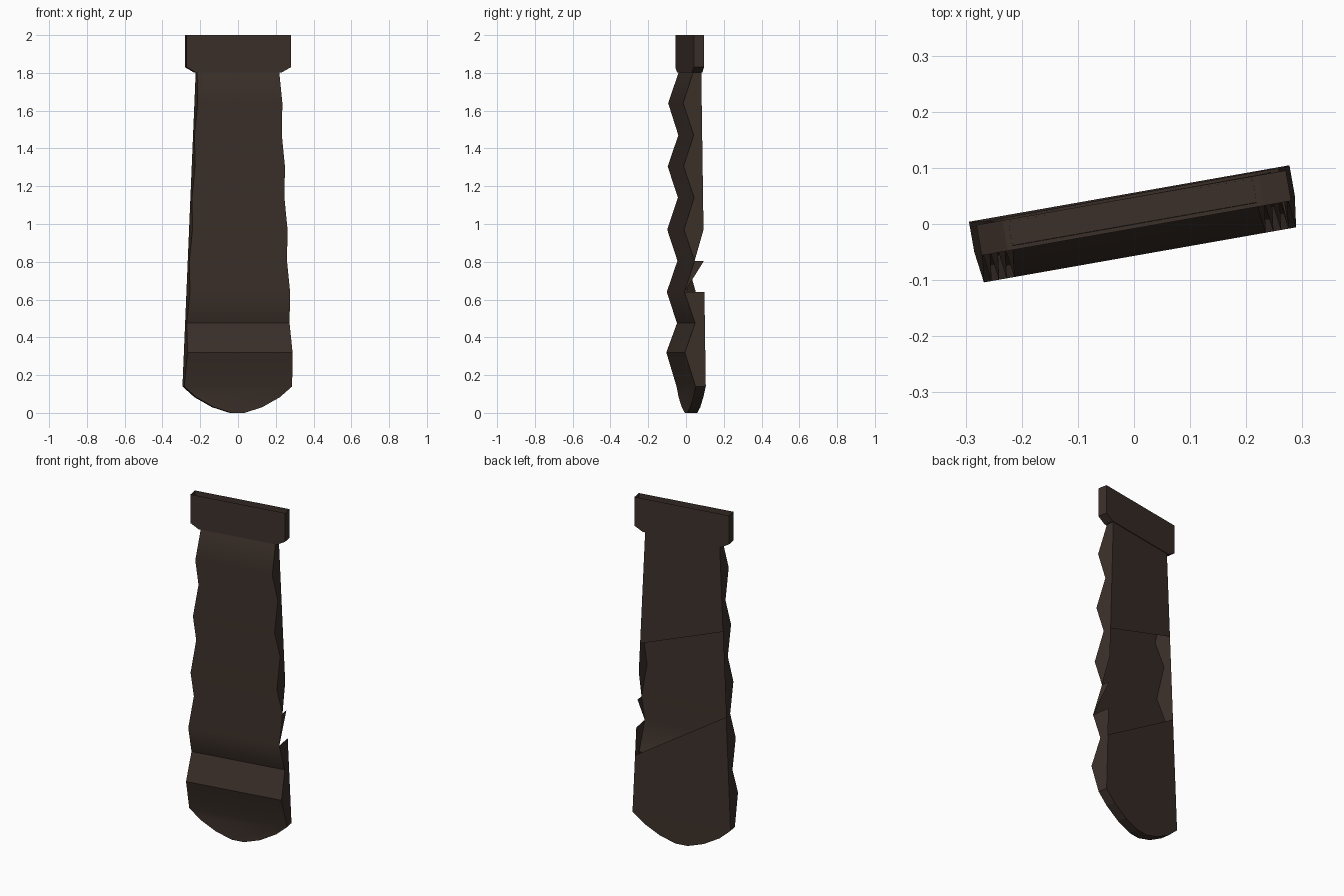
import bpy, bmesh, math
from mathutils import Matrix

if "Cube" in bpy.data.objects:
    bpy.data.objects.remove(bpy.data.objects["Cube"])

ROT = Matrix.Rotation(math.radians(10), 4, 'Z')

mat = bpy.data.materials.new("dark brown")
mat.diffuse_color = (0.045, 0.030, 0.023, 1)
mat.use_nodes = True
mat.node_tree.nodes["Principled BSDF"].inputs["Base Color"].default_value = mat.diffuse_color


def finish(name, bm):
    """Turn the part, give it its colour and add it to the scene."""
    bm.transform(ROT)
    me = bpy.data.meshes.new(name)
    bm.to_mesh(me)
    bm.free()
    me.materials.append(mat)
    ob = bpy.data.objects.new(name, me)
    bpy.context.collection.objects.link(ob)


def side(s, z):
    """Left or right edge of the tapering grip."""
    return 0.001 + s * (0.221 + 0.069 * (1.8 - z) / 1.66)


def rear(z):
    """Depth of the flat back, slightly thicker towards the bottom."""
    return 0.043 + 0.012 * (1.8 - z) / 1.66


# ---- grip: ridged front, flat back, rounded bottom
bm = bmesh.new()
zs = [1.805, 1.64, 1.47, 1.305, 1.14, 0.97, 0.805, 0.64, 0.475, 0.32, 0.14]
front, back = {}, {}
for i, z in enumerate(zs):
    for s in (-1, 1):
        front[s, i] = bm.verts.new((side(s, z), -0.056 if i % 2 else 0, z))
        back[s, i] = bm.verts.new((side(s, z), rear(z), z))
last = len(zs) - 1

ridged = []
for i in range(last):
    ridged.append(bm.faces.new((front[-1, i], front[-1, i + 1], front[1, i + 1], front[1, i])))
    bm.faces.new((back[-1, i], back[-1, i + 1], front[-1, i + 1], front[-1, i]))
    if i in (5, 6):      # broken part of the right edge
        bm.faces.new((front[1, i], front[1, i + 1], back[1, i]))
    else:
        bm.faces.new((front[1, i], front[1, i + 1], back[1, i + 1], back[1, i]))

# back plate in two pieces, with the broken opening between them
L = lambda i: back[-1, i]
R = lambda i: back[1, i]
bm.faces.new([R(i) for i in range(4)] + [L(i) for i in (3, 2, 1, 0)])
bm.faces.new((R(3), R(4), L(3)))
bm.faces.new((R(8), R(9), R(10), L(10), L(9), L(8), L(7), L(6)))

# rounded bottom
arc = [(0.225, 0.083), (0.13, 0.03), (0.035, 0.0)]
arc = [(-u, z) for u, z in arc] + arc[::-1]
fa = [front[-1, last]] + [bm.verts.new((u, 0, z)) for u, z in arc] + [front[1, last]]
ba = [back[-1, last]] + [bm.verts.new((u, rear(z) - 0.002, z)) for u, z in arc] + [back[1, last]]
ridged.append(bm.faces.new(fa))
bm.faces.new(ba[::-1])
for i in range(len(fa) - 1):
    bm.faces.new((fa[i], ba[i], ba[i + 1], fa[i + 1]))

# smooth only across the ridges of the front, with two sharp rows low down
for e in bm.edges:
    z = sum(v.co.z for v in e.verts) / 2
    e.smooth = all(f in ridged for f in e.link_faces) and not 0.3 < z < 0.5
for f in ridged:
    f.smooth = True
finish("grip", bm)

# ---- collar: open-topped sleeve with chamfered lower corners
bm = bmesh.new()
prof = [(-0.277, 2.0), (-0.277, 1.83), (-0.23, 1.803), (0.235, 1.803), (0.283, 1.83), (0.283, 2.0)]
f = [bm.verts.new((u, -0.008, z)) for u, z in prof]
b = [bm.verts.new((u, 0.047, z)) for u, z in prof]
bm.faces.new(f)
bm.faces.new(b[::-1])
for i in range(5):
    bm.faces.new((f[i], b[i], b[i + 1], f[i + 1]))
finish("collar", bm)
